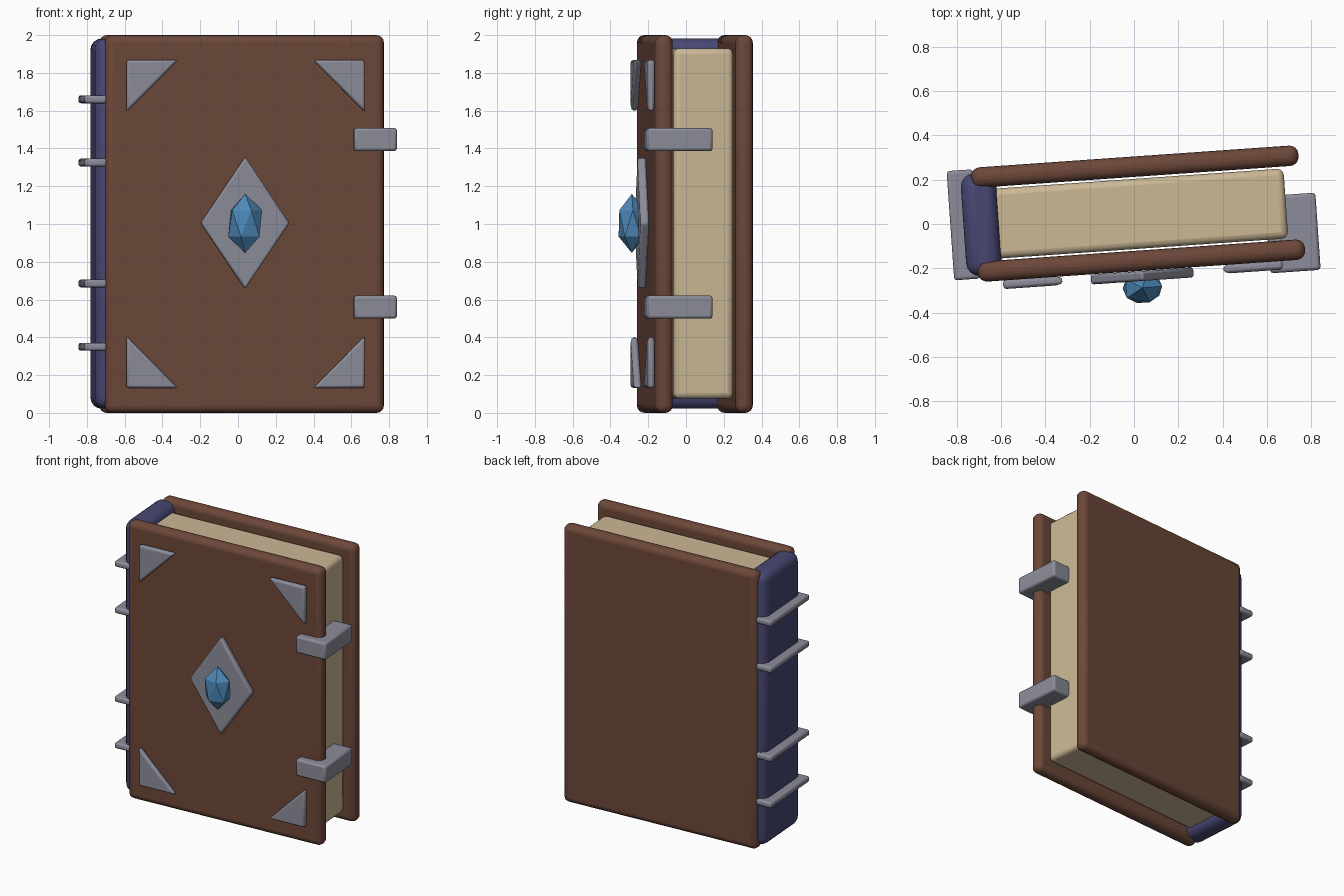
import bpy, bmesh, math
from mathutils import Matrix

if "Cube" in bpy.data.objects:
    bpy.data.objects.remove(bpy.data.objects["Cube"])

TURN = Matrix.Rotation(math.radians(4), 4, 'Z')   # whole book is turned slightly
MID = 0.022                                       # cover centre along its width


def material(name, rgb):
    m = bpy.data.materials.new(name)
    m.diffuse_color = (*rgb, 1)
    m.use_nodes = True
    m.node_tree.nodes["Principled BSDF"].inputs["Base Color"].default_value = m.diffuse_color
    return m


leather = material("brown leather", (0.150, 0.064, 0.041))
paper = material("cream paper", (0.60, 0.48, 0.30))
metal = material("grey metal", (0.26, 0.265, 0.32))
cloth = material("navy cloth", (0.066, 0.064, 0.175))
crystal = material("blue crystal", (0.075, 0.25, 0.48))


def finish(name, bm, mat, bevel=0, segments=3, smooth=True):
    bmesh.ops.recalc_face_normals(bm, faces=bm.faces)
    mesh = bpy.data.meshes.new(name)
    bm.to_mesh(mesh)
    bm.free()
    mesh.materials.append(mat)
    ob = bpy.data.objects.new(name, mesh)
    bpy.context.collection.objects.link(ob)
    ob.matrix_world = TURN
    if bevel:
        mod = ob.modifiers.new("rounding", 'BEVEL')
        mod.width, mod.segments = bevel, segments
        mod.limit_method = 'ANGLE'
    if smooth:
        bpy.ops.object.select_all(action='DESELECT')
        ob.select_set(True)
        bpy.context.view_layer.objects.active = ob
        bpy.ops.object.shade_smooth_by_angle(angle=math.radians(35))
    return ob


def box(name, x, y, z, mat, bevel, segments=3):
    bm = bmesh.new()
    size = [r[1] - r[0] for r in (x, y, z)]
    mid = [(r[1] + r[0]) / 2 for r in (x, y, z)]
    bmesh.ops.create_cube(bm, size=1, matrix=Matrix.Translation(mid) @ Matrix.Diagonal((*size, 1)))
    return finish(name, bm, mat, bevel, segments)


def plate(name, outline, y, mat, bevel):
    """Extrude an x-z outline through the depth range y."""
    bm = bmesh.new()
    face = bm.faces.new([bm.verts.new((px, y[0], pz)) for px, pz in outline])
    ext = bmesh.ops.extrude_face_region(bm, geom=[face])
    verts = [v for v in ext["geom"] if isinstance(v, bmesh.types.BMVert)]
    bmesh.ops.translate(bm, verts=verts, vec=(0, y[1] - y[0], 0))
    return finish(name, bm, mat, bevel, 2)


# Covers, page block and spine
for name, y in (("front_cover", -0.167), ("back_cover", 0.258)):
    box(name, (MID - 0.74, MID + 0.74), (y - 0.046, y + 0.046), (0, 2), leather, 0.04, 4)
box("pages", (-0.66, 0.69), (-0.113, 0.203), (0.075, 1.93), paper, 0.03)
box("spine", (-0.768, -0.608), (-0.185, 0.278), (0.022, 1.982), cloth, 0.06, 4)

# Raised bands around the spine
for i, z in enumerate((0.35, 0.685, 1.325, 1.66)):
    box(f"spine_band_{i + 1}", (-0.827, -0.71), (-0.197, 0.297), (z - 0.021, z + 0.021), metal, 0.014)

# Clasps at the opening edge
for name, z in (("lower_clasp", 0.56), ("upper_clasp", 1.447)):
    box(name, (0.598, 0.826), (-0.265, 0.084), (z - 0.061, z + 0.061), metal, 0.014, 2)

# Triangular corner plates
for sx, side in ((-1, "left"), (1, "right")):
    for sz, level in ((-1, "lower"), (1, "upper")):
        pts = [(0.632, 0.868), (0.36, 0.868), (0.632, 0.594)]
        plate(f"{level}_{side}_corner", [(0.024 + sx * a, 1 + sz * b) for a, b in pts],
              (-0.252, -0.211), metal, 0.014)

# Diamond plate with a faceted gem
plate("diamond_plate", [(-0.215, 1.005), (0.021, 0.655), (0.256, 1.005), (0.021, 1.355)],
      (-0.259, -0.214), metal, 0.012)
bm = bmesh.new()
bmesh.ops.create_icosphere(bm, subdivisions=1, radius=1,
                           matrix=Matrix.Translation((0.018, -0.289, 1.003)) @ Matrix.Diagonal((0.1, 0.08, 0.156, 1)))
finish("gem", bm, crystal, smooth=False)
